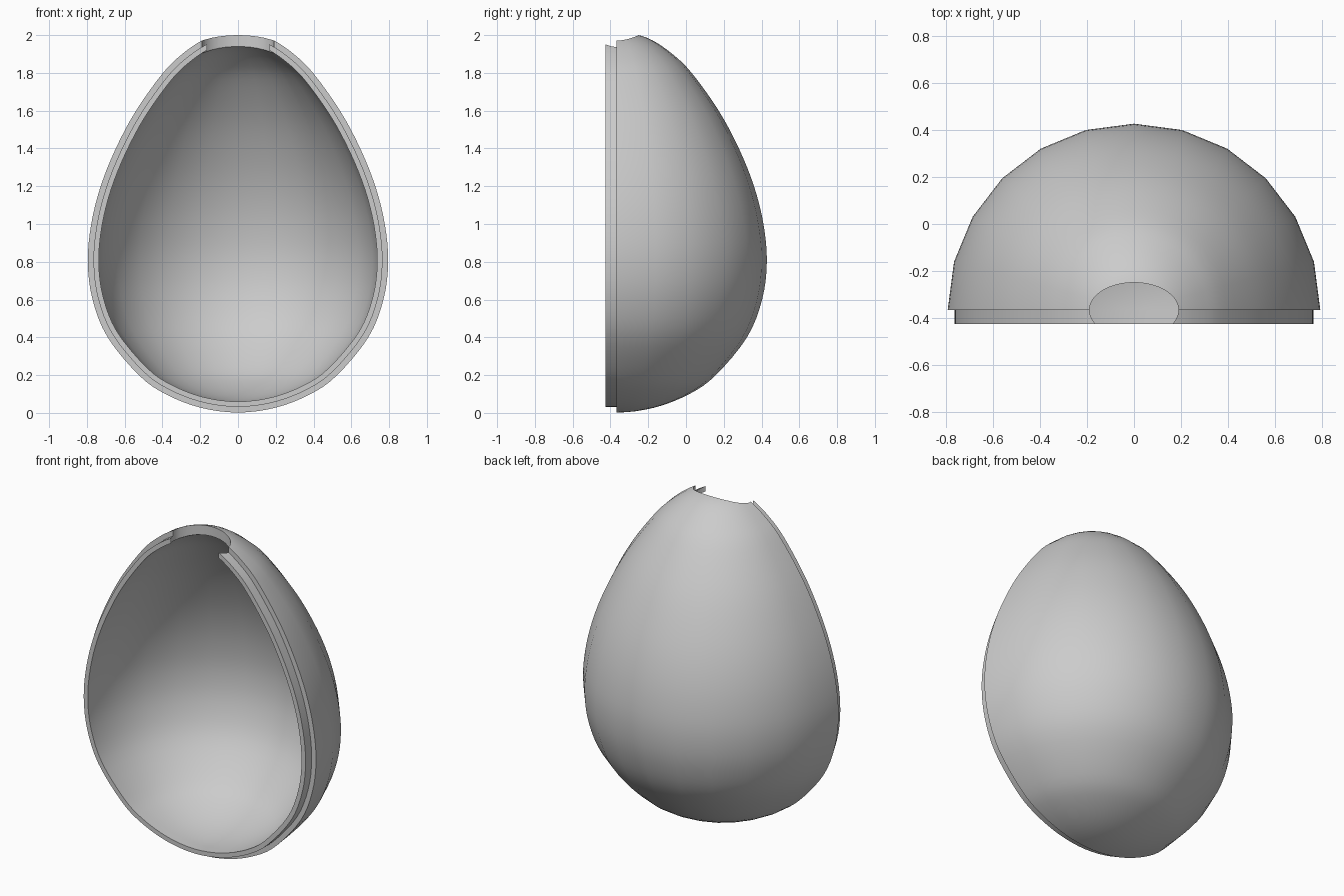
import bpy, bmesh, math
from mathutils import Vector

if "Cube" in bpy.data.objects:
    bpy.data.objects.remove(bpy.data.objects["Cube"])

CY = -0.367          # axis of the egg / joint plane
LIP = -0.427         # front end of the lip
SEG = 12             # facets around the half turn

# egg outline (radius, height) from bottom pole to top pole
CTRL = [(0, 0.002), (.2, .028), (.385, .1), (.525, .2), (.69, .4), (.77, .6), (.795, .8),
        (.777, 1.0), (.727, 1.2), (.647, 1.4), (.54, 1.6), (.397, 1.8), (.295, 1.9),
        (.19, 1.972), (.1, 2.004), (0, 2.016)]


def smooth_curve(ctrl, steps):
    p = [Vector(c) for c in ctrl]
    p = [Vector((-p[1].x, p[1].y))] + p + [Vector((-p[-2].x, p[-2].y))]
    out = []
    for i in range(1, len(p) - 2):
        a, b, c, d = p[i - 1:i + 3]
        for s in range(steps):
            t = s / steps
            out.append(0.5 * (2 * b + (c - a) * t + (2 * a - 5 * b + 4 * c - d) * t * t
                              + (3 * b - a - 3 * c + d) * t ** 3))
    out.append(p[-2])
    return out


def inset(curve, dist):
    out = []
    for i, p in enumerate(curve):
        if i == 0:
            q = Vector((0, p.y + dist))
        elif i == len(curve) - 1:
            q = Vector((0, p.y - dist))
        else:
            t = (curve[i + 1] - curve[i - 1]).normalized()
            q = p + Vector((-t.y, t.x)) * dist
            q.x = max(q.x, 0)
        out.append(q)
    return out


outer = smooth_curve(CTRL, 4)
middle = inset(outer, 0.03)
inner = inset(outer, 0.058)


def arc(p):
    return [(p.x * math.cos(math.pi * k / SEG), CY + p.x * math.sin(math.pi * k / SEG), p.y)
            for k in range(SEG + 1)]


# half shell with stepped lip: one closed section loop per height
bm = bmesh.new()
loops = []
for o, m, n in zip(outer, middle, inner):
    pts = arc(o)
    pts += [(-m.x, CY, m.y), (-m.x, LIP, m.y), (-n.x, LIP, n.y)]
    pts += arc(n)[::-1]
    pts += [(n.x, LIP, n.y), (m.x, LIP, m.y), (m.x, CY, m.y)]
    loops.append([bm.verts.new(v) for v in pts])
for a, b in zip(loops, loops[1:]):
    for k in range(len(a)):
        j = (k + 1) % len(a)
        bm.faces.new((a[k], a[j], b[j], b[k]))
bmesh.ops.remove_doubles(bm, verts=bm.verts, dist=1e-5)
bmesh.ops.recalc_face_normals(bm, faces=bm.faces)
mesh = bpy.data.meshes.new("egg_half_shell")
bm.to_mesh(mesh)
bm.free()
shell = bpy.data.objects.new("egg_half_shell", mesh)
bpy.context.collection.objects.link(shell)

grey = bpy.data.materials.new("plain grey")
grey.diffuse_color = (0.6, 0.6, 0.6, 1)
grey.use_nodes = True
grey.node_tree.nodes["Principled BSDF"].inputs["Base Color"].default_value = grey.diffuse_color
mesh.materials.append(grey)

# oval opening at the top
bpy.ops.mesh.primitive_cylinder_add(vertices=64, radius=1, depth=0.6, location=(0, CY, 2.0))
cutter = bpy.context.object
cutter.name = "top_opening_cutter"
cutter.scale = (0.19, 0.117, 1)
cutter.hide_render = True
cutter.data.materials.append(grey)

bpy.ops.object.select_all(action='DESELECT')
shell.select_set(True)
bpy.context.view_layer.objects.active = shell
mod = shell.modifiers.new("opening", 'BOOLEAN')
mod.operation = 'DIFFERENCE'
mod.solver = 'EXACT'
mod.object = cutter
bpy.ops.object.modifier_apply(modifier=mod.name)
bpy.data.objects.remove(cutter)
bpy.ops.object.shade_smooth_by_angle(angle=math.radians(35))
